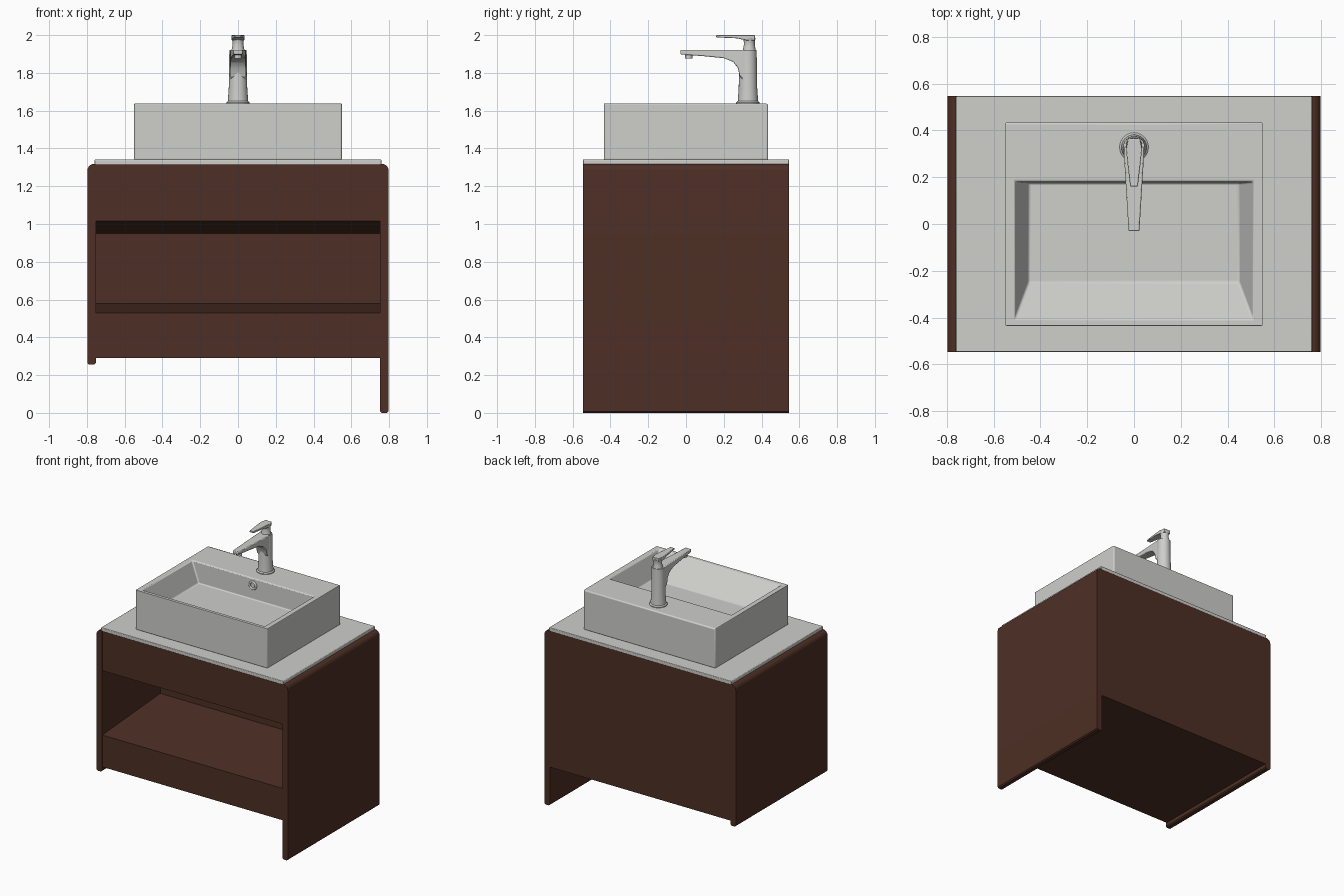
import bpy, bmesh, math
from mathutils import Vector

cube = bpy.data.objects.get("Cube")
if cube:
    bpy.data.objects.remove(cube, do_unlink=True)


def material(name, rgb):
    m = bpy.data.materials.new(name)
    m.use_nodes = True
    m.diffuse_color = (*rgb, 1)
    m.node_tree.nodes["Principled BSDF"].inputs["Base Color"].default_value = (*rgb, 1)
    return m


WOOD = material("dark brown wood", (0.075, 0.028, 0.018))
WHITE = material("pale grey ceramic", (0.62, 0.62, 0.60))


def finish(bm, name, mat, bevel=0, segments=2):
    bmesh.ops.recalc_face_normals(bm, faces=bm.faces)
    me = bpy.data.meshes.new(name)
    bm.to_mesh(me)
    bm.free()
    ob = bpy.data.objects.new(name, me)
    bpy.context.collection.objects.link(ob)
    me.materials.append(mat)
    if bevel:
        mod = ob.modifiers.new("soft edges", "BEVEL")
        mod.width, mod.segments = bevel, segments
        mod.limit_method = "ANGLE"
    bpy.ops.object.select_all(action="DESELECT")
    ob.select_set(True)
    bpy.context.view_layer.objects.active = ob
    bpy.ops.object.shade_smooth_by_angle(angle=math.radians(35))
    return ob


def loft(name, rings, mat, bevel=0, segments=2, cap_start=True):
    """Skin a list of equally long point rings and cap the ends."""
    bm = bmesh.new()
    loops = [[bm.verts.new(p) for p in ring] for ring in rings]
    n = len(loops[0])
    for a, b in zip(loops, loops[1:]):
        for i in range(n):
            j = (i + 1) % n
            bm.faces.new((a[i], a[j], b[j], b[i]))
    if cap_start:
        bm.faces.new(loops[0])
    bm.faces.new(loops[-1])
    return finish(bm, name, mat, bevel, segments)


def rect(x0, x1, y0, y1, z):
    return [(x0, y0, z), (x1, y0, z), (x1, y1, z), (x0, y1, z)]


def box(name, x0, x1, y0, y1, z0, z1, mat, bevel=0):
    return loft(name, [rect(x0, x1, y0, y1, z) for z in (z0, z1)], mat, bevel)


def circle(radius, z, y, n=24):
    return [(radius * math.cos(t), y + radius * math.sin(t), z)
            for t in (2 * math.pi * i / n for i in range(n))]


# Cabinet carcass: apron, open niche and thick shelf in one side profile
niche = [(-0.54, 1.316), (0.545, 1.316), (0.545, 0.29), (-0.54, 0.29),
         (-0.54, 0.53), (0.15, 0.58), (0.15, 0.95), (-0.54, 1.015)]
loft("cabinet_carcass", [[(x, y, z) for y, z in niche] for x in (-0.756, 0.756)], WOOD)


# Side panels with a rounded outer top edge; the left one reaches the floor
def side_panel(name, side, bottom):
    r = 0.035
    profile = [(0.753, bottom + 0.008), (0.761, bottom), (0.789, bottom), (0.797, bottom + 0.008)]
    for i in range(7):
        t = math.pi / 2 * i / 6
        profile.append((0.797 - r + r * math.cos(t), 1.318 - r + r * math.sin(t)))
    profile.append((0.753, 1.318))
    loft(name, [[(side * x, y, z) for x, z in profile] for y in (-0.546, 0.546)], WOOD)


side_panel("left_side_panel", 1, 0.0)
side_panel("right_side_panel", -1, 0.255)

# Countertop
box("countertop", -0.76, 0.76, -0.546, 0.546, 1.314, 1.341, WHITE, 0.004)

# Basin: outer walls, rim, sloping inner walls and floor
loft("basin", [
    rect(-0.55, 0.55, -0.435, 0.435, 1.338),
    rect(-0.55, 0.55, -0.435, 0.435, 1.637),
    rect(-0.51, 0.51, -0.41, 0.18, 1.637),
    rect(-0.45, 0.45, -0.25, 0.175, 1.48),
], WHITE, 0.008, 3)

# Overflow ring on the inner back wall
bpy.ops.mesh.primitive_torus_add(major_radius=0.026, minor_radius=0.008,
                                 major_segments=24, minor_segments=8,
                                 location=(0, 0.176, 1.585), rotation=(math.pi / 2, 0, 0))
ring = bpy.context.object
ring.name = "overflow_ring"
ring.data.materials.append(WHITE)
bpy.ops.object.shade_smooth()

# Tap column with a flared foot
column = [(0.062, 1.634), (0.062, 1.643), (0.054, 1.65), (0.049, 1.72), (0.046, 1.92)]
loft("tap_column", [circle(r, z, 0.328) for r, z in column], WHITE)

# Spout: tapering arm blending into the column: y, half width, bottom, top
arm = [(0.33, 0.042, 1.74, 1.922), (0.285, 0.042, 1.78, 1.922), (0.275, 0.041, 1.825, 1.922),
       (0.25, 0.04, 1.858, 1.922), (0.20, 0.037, 1.878, 1.922), (0.10, 0.031, 1.888, 1.922),
       (-0.03, 0.023, 1.898, 1.922)]
loft("tap_spout", [[(-w, y, b), (w, y, b), (w, y, t), (-w, y, t)] for y, w, b, t in arm],
     WHITE, 0.005)
loft("tap_outlet", [circle(0.019, z, 0.015) for z in (1.875, 1.905)], WHITE)

# Handle: stem and flat tapering lever
stem = [(0.036, 1.915), (0.029, 1.945), (0.029, 1.965), (0.034, 1.985)]
loft("handle_stem", [circle(r, z, 0.335) for r, z in stem], WHITE)
lever = [(0.365, 0.026, 1.972), (0.32, 0.034, 1.972), (0.27, 0.029, 1.983), (0.16, 0.016, 1.988)]
loft("handle_lever", [[(-w, y, b), (w, y, b), (w, y, 2.0), (-w, y, 2.0)] for y, w, b in lever],
     WHITE, 0.003)
